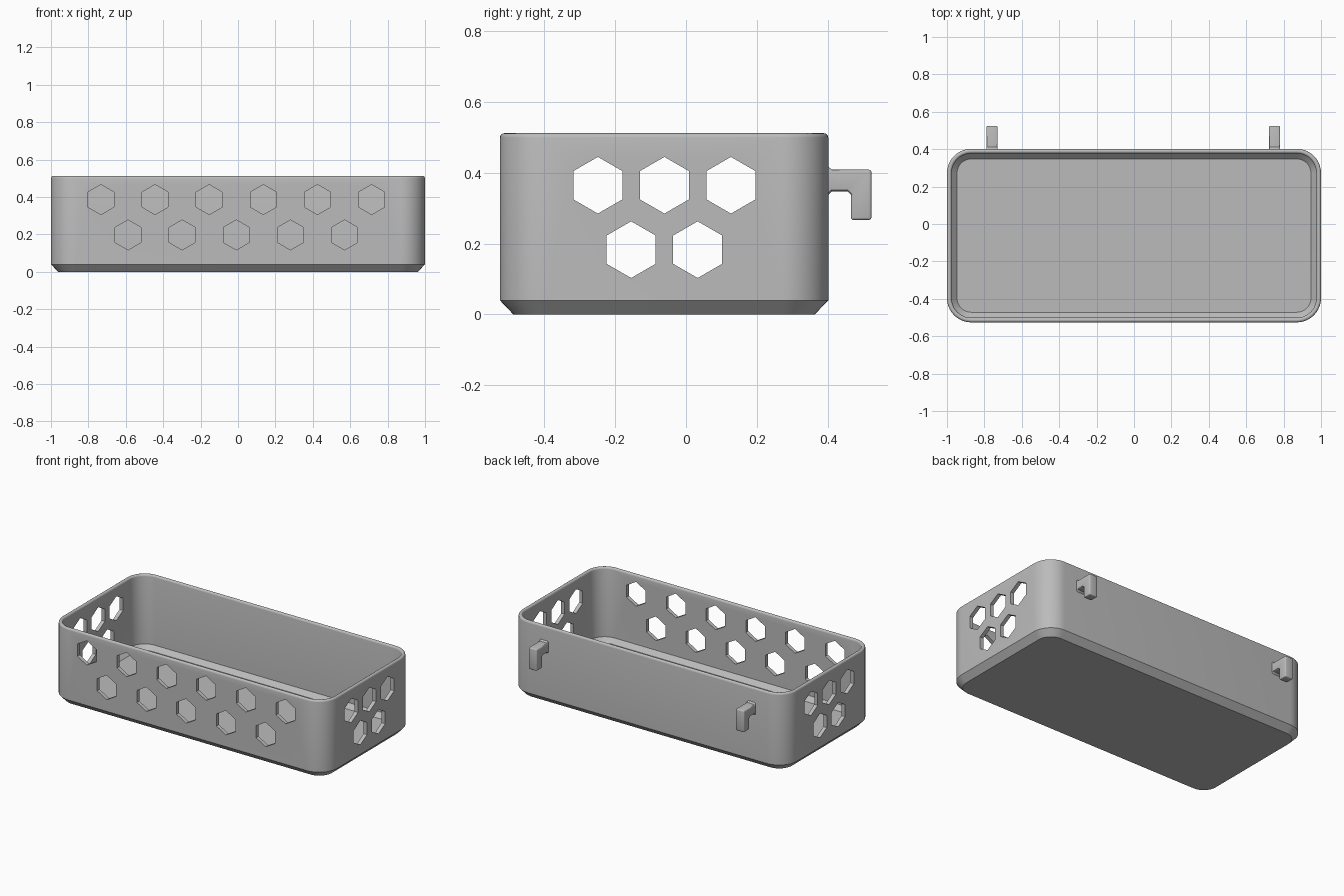
import bpy, bmesh, math
from mathutils import Vector

cube = bpy.data.objects.get("Cube")
if cube:
    bpy.data.objects.remove(cube, do_unlink=True)

grey = bpy.data.materials.new("plain grey")
grey.use_nodes = True
colour = (0.5, 0.5, 0.5, 1)
grey.diffuse_color = colour
grey.node_tree.nodes["Principled BSDF"].inputs["Base Color"].default_value = colour

CENTRE_Y, HALF_X, HALF_Y, RADIUS = -0.062, 1.0, 0.464, 0.13
HEIGHT, WALL = 0.512, 0.025


def make_object(name, bm):
    bmesh.ops.recalc_face_normals(bm, faces=bm.faces)
    mesh = bpy.data.meshes.new(name)
    bm.to_mesh(mesh)
    bm.free()
    mesh.materials.append(grey)
    obj = bpy.data.objects.new(name, mesh)
    bpy.context.collection.objects.link(obj)
    return obj


def select_only(obj):
    bpy.ops.object.select_all(action='DESELECT')
    obj.select_set(True)
    bpy.context.view_layer.objects.active = obj


def apply_modifiers(obj):
    select_only(obj)
    for mod in list(obj.modifiers):
        bpy.ops.object.modifier_apply(modifier=mod.name)


def smooth(obj):
    select_only(obj)
    bpy.ops.object.shade_smooth_by_angle(angle=math.radians(30))


def rounded_ring(bm, inset, z, steps=10):
    """Ring of vertices around a rounded rectangle."""
    ring = []
    r = RADIUS - inset
    for corner, (sx, sy) in enumerate([(1, 1), (-1, 1), (-1, -1), (1, -1)]):
        for i in range(steps + 1):
            a = math.pi / 2 * (corner + i / steps)
            ring.append(bm.verts.new((sx * (HALF_X - RADIUS) + r * math.cos(a),
                                      CENTRE_Y + sy * (HALF_Y - RADIUS) + r * math.sin(a), z)))
    return ring


def extrude_outline(bm, points, vector):
    face = bm.faces.new([bm.verts.new(p) for p in points])
    out = bmesh.ops.extrude_face_region(bm, geom=[face])
    moved = [v for v in out["geom"] if isinstance(v, bmesh.types.BMVert)]
    bmesh.ops.translate(bm, verts=moved, vec=vector)


# Tray: chamfered base, rounded rim, inner chamfer and floor
lip = WALL / 2
rim = [(lip - lip * math.cos(a), HEIGHT - lip + lip * math.sin(a))
       for a in (math.pi * i / 8 for i in range(9))]
profile = [(0.038, 0), (0, 0.04)] + rim + [(WALL, 0.055), (0.054, 0.026)]
bm = bmesh.new()
rings = [rounded_ring(bm, inset, z) for inset, z in profile]
for low, high in zip(rings, rings[1:]):
    for i in range(len(low)):
        j = (i + 1) % len(low)
        bm.faces.new((low[i], low[j], high[j], high[i]))
bm.faces.new(rings[0])
bm.faces.new(rings[-1])
tray = make_object("tray", bm)

# Hexagonal holes in the front and both sides
bm = bmesh.new()


def hex_hole(centre, across, vector):
    points = []
    for i in range(6):
        a = math.pi / 3 * i + math.pi / 6
        points.append(centre + 0.08 * (math.cos(a) * across + math.sin(a) * Vector((0, 0, 1))))
    extrude_outline(bm, points, vector)


X, Y = Vector((1, 0, 0)), Vector((0, 1, 0))
for count, start, z in ((6, -0.733, 0.386), (5, -0.588, 0.197)):
    for i in range(count):
        hex_hole(Vector((start + 0.2895 * i, -0.7, z)), X, Y * 0.3)
for count, start, z in ((3, -0.249, 0.365), (2, -0.155, 0.183)):
    for i in range(count):
        hex_hole(Vector((-1.2, start + 0.188 * i, z)), Y, X * 2.4)
cutter = make_object("hole_cutter", bm)
cutter.hide_render = True
cut = tray.modifiers.new("holes", 'BOOLEAN')
cut.operation = 'DIFFERENCE'
cut.solver = 'EXACT'
cut.object = cutter
apply_modifiers(tray)
bpy.data.objects.remove(cutter, do_unlink=True)
smooth(tray)

# Hanging hooks on the back, flared where they meet the wall
outline = [(0.39, 0.418), (0.402, 0.418), (0.412, 0.409), (0.524, 0.409), (0.524, 0.267),
           (0.466, 0.267), (0.466, 0.338), (0.456, 0.348), (0.412, 0.348), (0.402, 0.338),
           (0.39, 0.338)]
for side, x in (("right", -0.759), ("left", 0.751)):
    bm = bmesh.new()
    extrude_outline(bm, [(x - 0.03, y, z) for y, z in outline], X * 0.06)
    hook = make_object(side + "_hook", bm)
    bevel = hook.modifiers.new("soft edges", 'BEVEL')
    bevel.width = 0.007
    bevel.segments = 3
    bevel.limit_method = 'ANGLE'
    bevel.angle_limit = math.radians(50)
    apply_modifiers(hook)
    smooth(hook)
